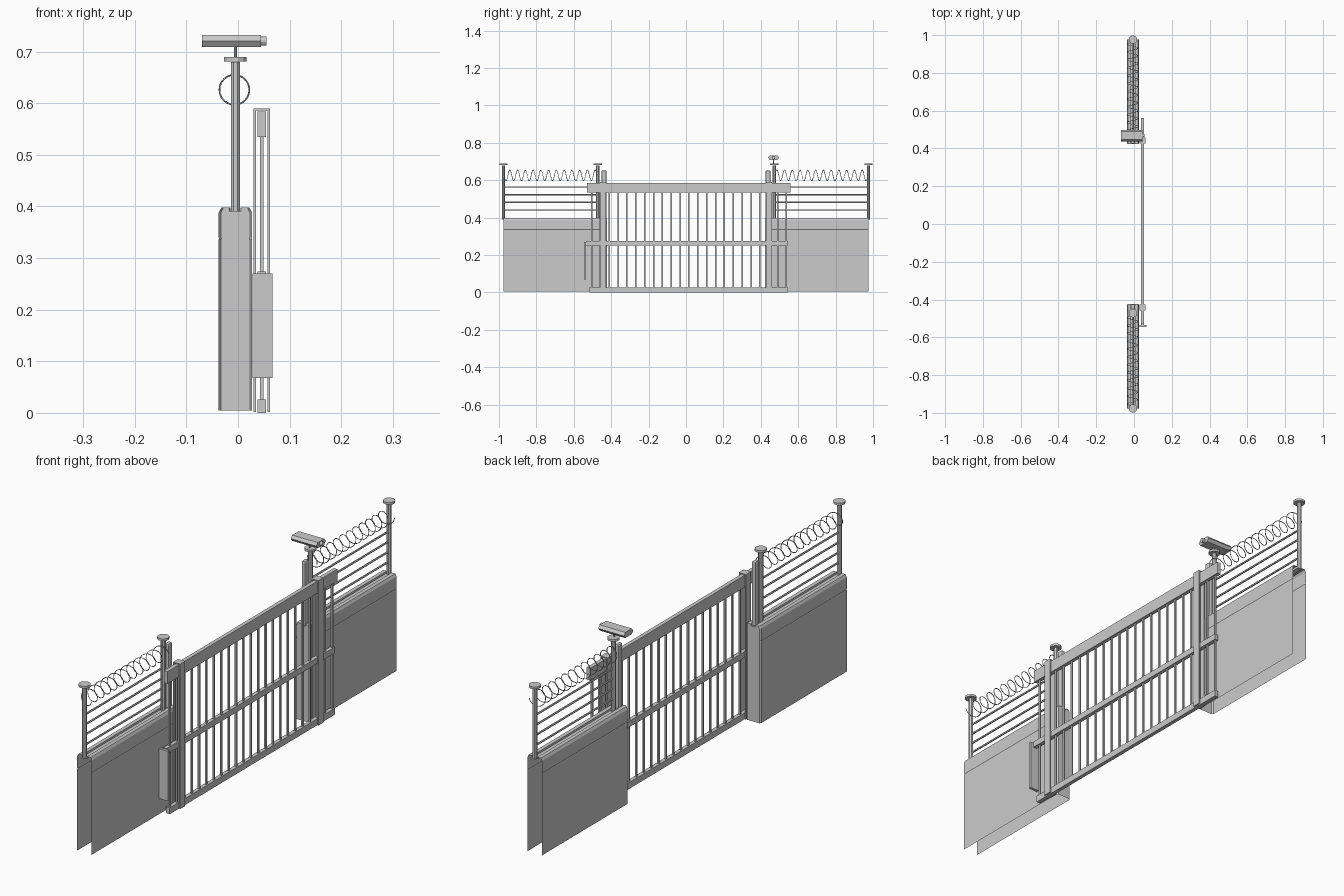
import bpy, bmesh, math
from mathutils import Matrix

cube = bpy.data.objects.get("Cube")
if cube:
    bpy.data.objects.remove(cube, do_unlink=True)

grey = bpy.data.materials.new("plain_grey")
grey.use_nodes = True
grey.diffuse_color = (0.6, 0.6, 0.6, 1)
grey.node_tree.nodes["Principled BSDF"].inputs["Base Color"].default_value = (0.6, 0.6, 0.6, 1)

CX = -0.005   # wall and fence centre line
GX = 0.046    # gate centre line


def finish(name, bm):
    bmesh.ops.recalc_face_normals(bm, faces=bm.faces)
    me = bpy.data.meshes.new(name)
    bm.to_mesh(me)
    bm.free()
    ob = bpy.data.objects.new(name, me)
    bpy.context.collection.objects.link(ob)
    me.materials.append(grey)
    return ob


def add_box(bm, xs, ys, zs):
    mid = [(a + b) / 2 for a, b in (xs, ys, zs)]
    size = [abs(b - a) for a, b in (xs, ys, zs)]
    bmesh.ops.create_cube(bm, size=1, matrix=Matrix.Translation(mid) @ Matrix.Diagonal((*size, 1)))


def box(name, xs, ys, zs, bevel=0):
    bm = bmesh.new()
    add_box(bm, xs, ys, zs)
    ob = finish(name, bm)
    if bevel:
        mod = ob.modifiers.new("bevel", "BEVEL")
        mod.width = bevel
        mod.segments = 2
    return ob


def add_rod(bm, mid, r, length, sides=8, axis="Z"):
    turn = {"X": Matrix.Rotation(math.pi / 2, 4, "Y"),
            "Y": Matrix.Rotation(math.pi / 2, 4, "X"), "Z": Matrix()}[axis]
    spin = Matrix.Rotation(math.pi / sides, 4, "Z")
    bmesh.ops.create_cone(bm, cap_ends=True, segments=sides, radius1=r, radius2=r, depth=length,
                          matrix=Matrix.Translation(mid) @ turn @ spin)


def loft(name, sections, close_first, close_last, cyclic):
    bm = bmesh.new()
    rows = [[bm.verts.new(p) for p in s] for s in sections]
    n = len(rows[0])
    for a, b in zip(rows, rows[1:]):
        for i in range(n if cyclic else n - 1):
            j = (i + 1) % n
            bm.faces.new((a[i], a[j], b[j], b[i]))
    if close_first:
        bm.faces.new(rows[0])
    if close_last:
        bm.faces.new(rows[-1])
    return finish(name, bm)


# Half profile of the wall shell: shallow seam, chamfered top, sunken centre
half = [(0.0325, 0.005), (0.0325, 0.335), (0.0315, 0.3375), (0.0325, 0.34),
        (0.0325, 0.388), (0.027, 0.398), (0.011, 0.398), (0.011, 0.39)]
profile = half + [(-x, z) for x, z in reversed(half)]

for s, side in ((-1, "front"), (1, "rear")):
    # Wall, open below and at its outer end
    loft(side + "_wall",
         [[(CX + x * k, s * y, z) for x, z in profile]
          for y, k in ((0.977, 1), (0.429, 1), (0.423, 0.86))], False, True, False)

    # Fence posts with round caps
    bm = bmesh.new()
    for y in (0.976, 0.472):
        add_rod(bm, (CX, s * y, 0.535), 0.0095, 0.29)
        add_rod(bm, (CX, s * y, 0.685), 0.0225, 0.009, 12)
    finish(side + "_fence_posts", bm)

    # Gate stop beside the inner post
    box(side + "_gate_stop", (CX - 0.009, CX + 0.009), (s * 0.425, s * 0.452), (0.39, 0.652), 0.006)

    # Straight fence rails
    bm = bmesh.new()
    for i in range(4):
        add_rod(bm, (CX, s * 0.724, 0.441 + i * 0.041), 0.004, 0.504, 6, "Y")
    finish(side + "_fence_rails", bm)

    # Coiled wire
    cu = bpy.data.curves.new(side + "_wire_coil", "CURVE")
    cu.dimensions = "3D"
    cu.bevel_depth = 0.0016
    cu.bevel_resolution = 0
    sp = cu.splines.new("POLY")
    turns, steps = 12, 24
    sp.points.add(turns * steps)
    for i, p in enumerate(sp.points):
        a = 2 * math.pi * i / steps
        y = 0.475 + 0.498 * i / (turns * steps)
        p.co = (CX - 0.002 + 0.029 * math.cos(a), s * y, 0.626 + 0.029 * math.sin(a), 1)
    cu.materials.append(grey)
    bpy.context.collection.objects.link(bpy.data.objects.new(side + "_wire_coil", cu))

    # Guide frame the gate slides through
    bm = bmesh.new()
    ys = (s * 0.443 - 0.016, s * 0.443 + 0.016)
    for x in (GX - 0.0135, GX + 0.0135):
        add_box(bm, (x - 0.0025, x + 0.0025), ys, (0.002, 0.59))
    add_box(bm, (GX - 0.016, GX + 0.016), ys, (0.586, 0.59))
    finish(side + "_guide_frame", bm)

# Gate beams
for name, ys, zs in (("gate_top_beam", (-0.53, 0.56), (0.535, 0.584)),
                     ("gate_middle_beam", (-0.535, 0.545), (0.25, 0.274)),
                     ("gate_bottom_beam", (-0.515, 0.545), (0, 0.026))):
    box(name, (GX - 0.008, GX + 0.008), ys, zs)

# Gate bars
bm = bmesh.new()
for i in range(23):
    y = -0.505 + i * 1.042 / 22
    add_box(bm, (GX - 0.003, GX + 0.003), (y - 0.004, y + 0.004), (0.02, 0.54))
finish("gate_bars", bm)

# Push plate on the leading end of the gate
box("push_plate", (0.028, 0.067), (-0.545, -0.534), (0.068, 0.27))

# Security camera on the rear inner post
CY = 0.468
hexagon = [(0.03, 0.721), (0.021, 0.732), (-0.021, 0.732), (-0.03, 0.721), (-0.021, 0.709), (0.021, 0.709)]
loft("camera_body", [[(x, CY + y, z) for y, z in hexagon] for x in (-0.07, 0.045)], True, True, True)
bm = bmesh.new()
add_rod(bm, (0.047, CY, 0.7205), 0.009, 0.016, 12, "X")
finish("camera_lens", bm)
bm = bmesh.new()
add_rod(bm, (CX, CY, 0.70), 0.003, 0.024)
finish("camera_stem", bm)
